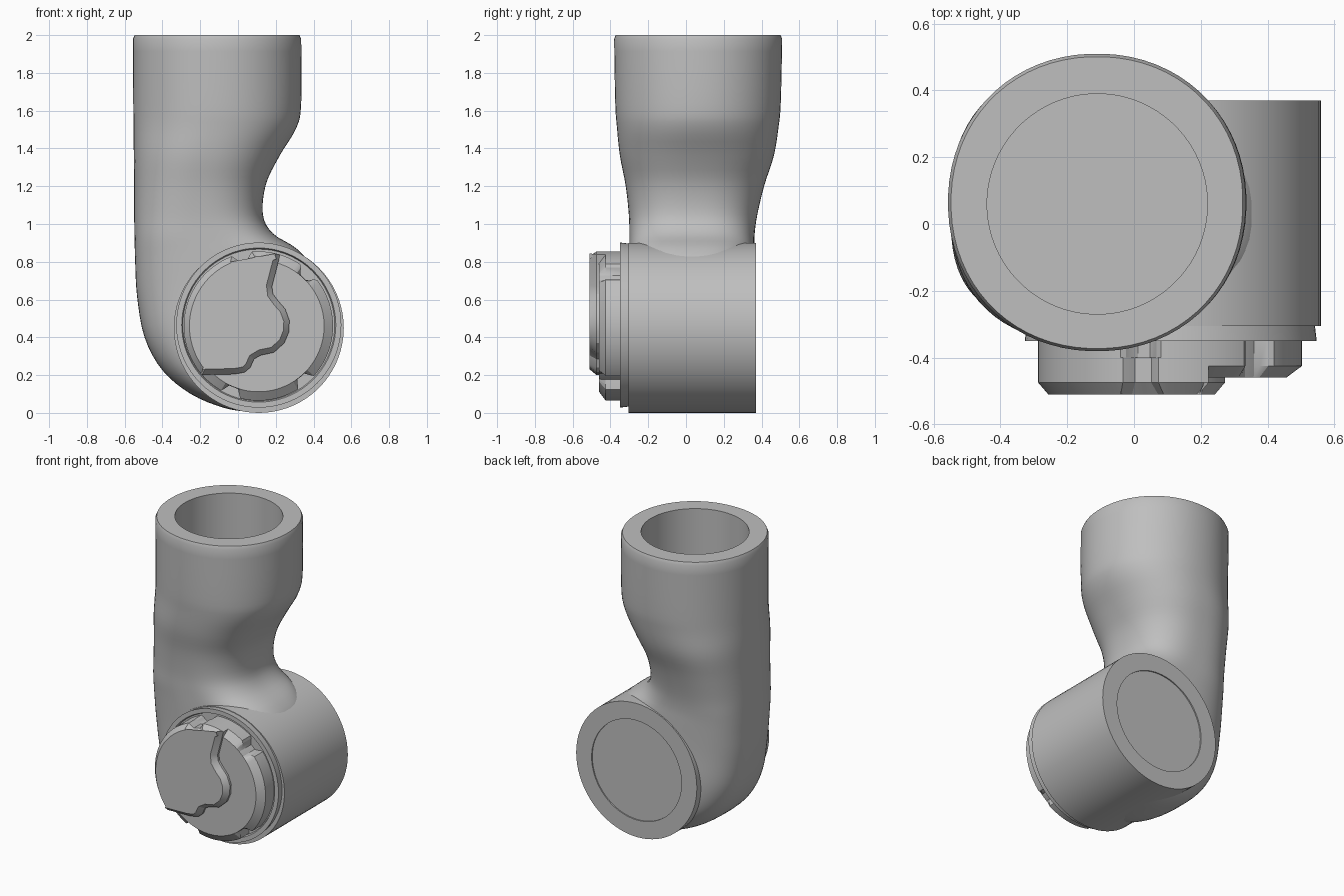
import bpy, bmesh
from math import sin, cos, radians, pi, hypot, copysign
from mathutils import Vector

cube = bpy.data.objects.get("Cube")
if cube:
    bpy.data.objects.remove(cube, do_unlink=True)

grey = bpy.data.materials.new("plain grey")
grey.use_nodes = True
colour = (0.52, 0.52, 0.52, 1)
grey.diffuse_color = colour
grey.node_tree.nodes["Principled BSDF"].inputs["Base Color"].default_value = colour

SIDES = 72


def loft(name, rings, angle=35):
    """Skin a list of equal-length closed rings and cap both ends."""
    bm = bmesh.new()
    loops = [[bm.verts.new(p) for p in ring] for ring in rings]
    n = len(loops[0])
    for a, b in zip(loops, loops[1:]):
        for i in range(n):
            j = (i + 1) % n
            bm.faces.new((a[i], a[j], b[j], b[i]))
    bm.faces.new(loops[0])
    bm.faces.new(loops[-1])
    bmesh.ops.recalc_face_normals(bm, faces=bm.faces)
    mesh = bpy.data.meshes.new(name)
    bm.to_mesh(mesh)
    bm.free()
    mesh.materials.append(grey)
    ob = bpy.data.objects.new(name, mesh)
    bpy.context.collection.objects.link(ob)
    bpy.ops.object.select_all(action='DESELECT')
    bpy.context.view_layer.objects.active = ob
    ob.select_set(True)
    bpy.ops.object.shade_smooth_by_angle(angle=radians(angle))
    return ob


def section(s):
    """Rounded section from left and right profile points, y range and squareness."""
    xl, zl, xr, zr, y0, y1, power = s
    ring = []
    for i in range(SIDES):
        a = 2 * pi * (i + 0.5) / SIDES
        c = copysign(abs(cos(a)) ** power, cos(a))
        d = copysign(abs(sin(a)) ** power, sin(a))
        ring.append(((xl + xr) / 2 + c * (xr - xl) / 2,
                     (y0 + y1) / 2 + d * (y1 - y0) / 2,
                     (zl + zr) / 2 + c * (zr - zl) / 2))
    return ring


def smooth_sections(keys, steps=4):
    """Catmull-Rom interpolation between the key sections."""
    keys = [Vector(k) for k in keys]
    out = []
    for i in range(len(keys) - 1):
        p0, p1, p2 = keys[max(i - 1, 0)], keys[i], keys[i + 1]
        p3 = keys[min(i + 2, len(keys) - 1)]
        for k in range(steps):
            t = k / steps
            out.append(0.5 * (2 * p1 + (p2 - p0) * t
                              + (2 * p0 - 5 * p1 + 4 * p2 - p3) * t ** 2
                              + (3 * p1 - p0 - 3 * p2 + p3) * t ** 3))
    return out + [keys[-1]]


# Curved arm: sweeps up from the joint barrel to an open socket
arm = smooth_sections([
    (0.08, 0.003, 0.18, 0.40, -0.30, 0.362, 0.6),
    (-0.07, 0.025, 0.20, 0.42, -0.30, 0.362, 0.62),
    (-0.25, 0.10, 0.22, 0.46, -0.30, 0.362, 0.66),
    (-0.40, 0.225, 0.25, 0.52, -0.30, 0.362, 0.7),
    (-0.495, 0.40, 0.31, 0.63, -0.30, 0.362, 0.72),
    (-0.535, 0.62, 0.38, 0.77, -0.30, 0.362, 0.72),
    (-0.545, 0.81, 0.31, 0.87, -0.30, 0.362, 0.7),
    (-0.548, 0.93, 0.185, 0.95, -0.30, 0.363, 0.72),
    (-0.55, 1.05, 0.132, 1.05, -0.303, 0.378, 0.78),
    (-0.55, 1.20, 0.148, 1.21, -0.32, 0.415, 0.82),
    (-0.552, 1.36, 0.22, 1.36, -0.35, 0.465, 0.86),
    (-0.553, 1.51, 0.31, 1.51, -0.366, 0.49, 0.92),
    (-0.555, 1.64, 0.335, 1.64, -0.375, 0.502, 0.95),
    (-0.557, 1.98, 0.335, 1.98, -0.381, 0.51, 0.96),
])
rim = [(-0.548, 2, 0.326, 2, -0.373, 0.501, 0.96),
       (-0.44, 2, 0.22, 2, -0.27, 0.39, 1),
       (-0.44, 1.5, 0.22, 1.5, -0.27, 0.39, 1)]
loft("curved_arm", [section(s) for s in arm + rim])


def turned(name, cz, profile):
    """Round part about the y axis from (y, radius) pairs."""
    return loft(name, [[(0.11 + r * cos(2 * pi * i / SIDES), y,
                         cz + r * sin(2 * pi * i / SIDES)) for i in range(SIDES)]
                       for y, r in profile])


# Joint barrel with a shallow disc set in its rear face
turned("joint_barrel", 0.45, [(-0.305, 0.45), (0.37, 0.45), (0.37, 0.335), (0.362, 0.335)])

# Front collar with a stepped lip
turned("front_collar", 0.465, [(-0.29, 0.43), (-0.35, 0.437), (-0.35, 0.408),
                               (-0.335, 0.402), (-0.335, 0.3)])


def at(radius, degrees, notch_depth):
    """Point on the cap edge, pulled inward at the four notches."""
    notch = min(abs((degrees - n + 180) % 360 - 180) for n in (47, 103, 248, 310))
    radius -= notch_depth * min(1, max(0, (8 - notch) / 4))
    return (0.108 + radius * cos(radians(degrees)),
            0.46 + radius * sin(radians(degrees)))


def place(points, y):
    return [(x, y, z) for x, z in points]


# Cap disc with notched, bevelled edge
loft("cap_disc", [place([at(r, d, notch) for d in range(0, 360, 2)], y)
                  for y, r, notch in ((-0.33, 0.395, 0.045), (-0.425, 0.395, 0.045),
                                      (-0.46, 0.348, 0))], 22)

# Raised plate: round on one side, keyhole-shaped edge on the other
keyhole = [(-0.02, 0.205), (0.035, 0.215), (0.065, 0.24), (0.085, 0.285), (0.12, 0.305),
           (0.19, 0.32), (0.245, 0.37), (0.27, 0.43), (0.272, 0.49), (0.25, 0.55),
           (0.215, 0.59), (0.185, 0.63), (0.18, 0.67)]
plate = [at(0.395, d, 0.035) for d in range(73, 222, 2)] + keyhole


def inset(points, amount):
    """Move each point inward along its averaged edge normal."""
    out = []
    for i, (x, z) in enumerate(points):
        px, pz = points[i - 1]
        qx, qz = points[(i + 1) % len(points)]
        dx, dz = qx - px, qz - pz
        length = hypot(dx, dz)
        out.append((x - amount * dz / length, z + amount * dx / length))
    return out


loft("raised_plate", [place(inset(plate, m), y)
                      for y, m in ((-0.40, 0), (-0.475, 0), (-0.51, 0.03))], 25)
